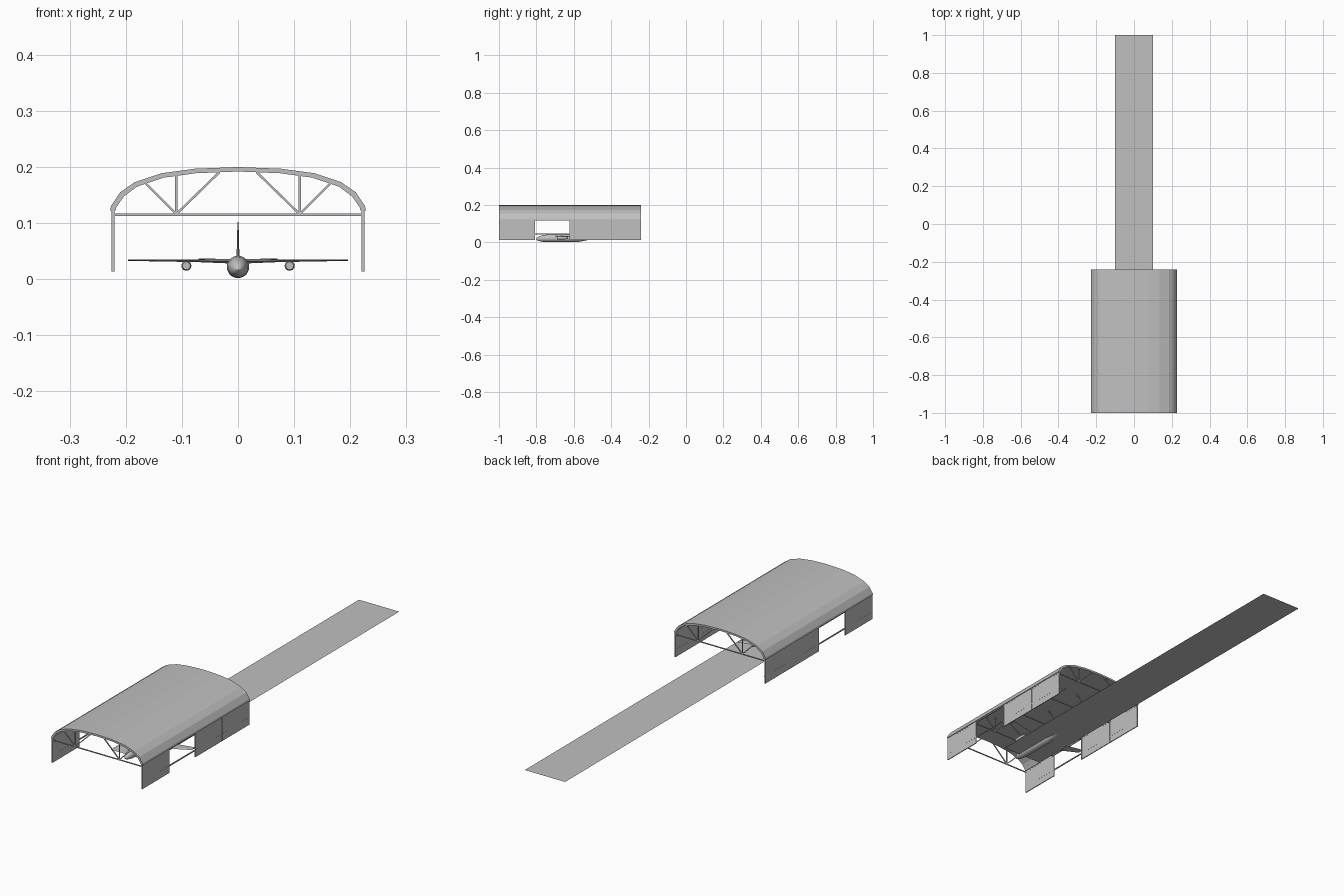
import bpy, bmesh, math
from mathutils import Vector

old = bpy.data.objects.get("Cube")
if old:
    bpy.data.objects.remove(old, do_unlink=True)

grey = bpy.data.materials.new("light_grey")
grey.use_nodes = True
grey.diffuse_color = (0.53, 0.53, 0.53, 1)
grey.node_tree.nodes["Principled BSDF"].inputs["Base Color"].default_value = grey.diffuse_color

FRONT, BACK, BAYS = -1.0, -0.24, 4
BAY = (BACK - FRONT) / BAYS
GROUND, EAVE = 0.014, 0.125


def finish(name, bm, smooth=False):
    bmesh.ops.recalc_face_normals(bm, faces=bm.faces)
    mesh = bpy.data.meshes.new(name)
    bm.to_mesh(mesh)
    bm.free()
    mesh.materials.append(grey)
    ob = bpy.data.objects.new(name, mesh)
    bpy.context.collection.objects.link(ob)
    if smooth:
        bpy.ops.object.select_all(action='DESELECT')
        ob.select_set(True)
        bpy.context.view_layer.objects.active = ob
        bpy.ops.object.shade_smooth_by_angle(angle=math.radians(40))
    return ob


def add_box(bm, lo, hi):
    lo, hi = Vector(lo), Vector(hi)
    verts = bmesh.ops.create_cube(bm, size=1)["verts"]
    for v in verts:
        v.co = (lo + hi) / 2 + v.co * (hi - lo)


def add_bar(bm, a, b, t=0.004):
    a, b = Vector(a), Vector(b)
    verts = bmesh.ops.create_cube(bm, size=1)["verts"]
    turn = (b - a).to_track_quat('Z', 'Y')
    for v in verts:
        v.co = (a + b) / 2 + turn @ Vector((v.co.x * t, v.co.y * t, v.co.z * (b - a).length))


def loft(bm, rings):
    """Skin a list of closed point loops and cap both ends."""
    loops = [[bm.verts.new(p) for p in ring] for ring in rings]
    n = len(loops[0])
    for a, b in zip(loops, loops[1:]):
        for i in range(n):
            j = (i + 1) % n
            bm.faces.new((a[i], a[j], b[j], b[i]))
    bm.faces.new(loops[0])
    bm.faces.new(loops[-1])


def ring(x, y, z, rx, rz, n=20):
    return [(x + rx * math.cos(math.tau * i / n), y, z + rz * math.sin(math.tau * i / n))
            for i in range(n)]


# Arched roof shell: half profiles mirrored, then extruded along the hangar
outer = [(0.228, 0.123), (0.226, 0.131), (0.21, 0.155), (0.184, 0.173), (0.136, 0.189), (0.077, 0.197), (0, 0.2)]
inner = [(0.218, 0.123), (0.217, 0.128), (0.203, 0.148), (0.18, 0.165), (0.133, 0.181), (0.075, 0.189), (0, 0.192)]


def full(half):
    return half + [(-x, z) for x, z in reversed(half[:-1])]


bm = bmesh.new()
profile = full(outer) + full(inner)[::-1]
loft(bm, [[(x, y, z) for x, z in profile] for y in (FRONT, BACK)])
finish("roof", bm)

# Side walls with an open second bay
bm = bmesh.new()
for s in (-1, 1):
    for bay in (0, 2, 3):
        y = FRONT + bay * BAY
        add_box(bm, (s * 0.2225 - 0.002, y + 0.001, GROUND), (s * 0.2225 + 0.002, y + BAY - 0.001, EAVE))
finish("wall_panels", bm)

# Posts and rails of the walls
bm = bmesh.new()
for s in (-1, 1):
    for i in range(BAYS + 1):
        y = min(max(FRONT + i * BAY, FRONT + 0.003), BACK - 0.003)
        add_bar(bm, (s * 0.2225, y, GROUND), (s * 0.2225, y, EAVE), 0.005)
    for z in (0.045, 0.12):
        add_bar(bm, (s * 0.2225, FRONT, z), (s * 0.2225, BACK, z), 0.0045)
finish("wall_frame", bm)

# Roof trusses at every bay line
bm = bmesh.new()
for i in range(BAYS + 1):
    y = min(max(FRONT + i * BAY, FRONT + 0.003), BACK - 0.003)
    add_bar(bm, (-0.222, y, 0.115), (0.222, y, 0.115))
    for s in (-1, 1):
        for x, z in ((0.11, 0.186), (0.165, 0.171), (0.033, 0.191)):
            add_bar(bm, (s * 0.11, y, 0.116), (s * x, y, z))
finish("roof_trusses", bm)

# Runway strip
bm = bmesh.new()
bm.faces.new([bm.verts.new(p) for p in
              ((-0.1, -0.76, GROUND), (0.1, -0.76, GROUND), (0.1, 1, GROUND), (-0.1, 1, GROUND))])
finish("runway", bm)

# Aircraft body: stations of (y, centre height, radius)
stations = [(-0.8, 0.018, 0.002), (-0.795, 0.019, 0.008), (-0.785, 0.02, 0.013), (-0.765, 0.021, 0.018),
            (-0.74, 0.022, 0.02), (-0.58, 0.022, 0.02), (-0.53, 0.026, 0.015), (-0.47, 0.033, 0.003)]
bm = bmesh.new()
loft(bm, [ring(0, y, z, r, r) for y, z, r in stations])
finish("fuselage", bm, True)


# Thin surfaces: root and tip as (position, front, back, half thickness)
def add_wing(bm, s, sections):
    loft(bm, [[(s * x, y0, z), (s * x, (2 * y0 + y1) / 3, z + t), (s * x, y1, z),
               (s * x, (2 * y0 + y1) / 3, z - t)] for x, z, y0, y1, t in sections])


bm = bmesh.new()
for s in (-1, 1):
    add_wing(bm, s, [(0.01, 0.032, -0.71, -0.6, 0.004), (0.07, 0.033, -0.672, -0.605, 0.0025),
                     (0.196, 0.034, -0.61, -0.58, 0.0012)])
finish("wings", bm)

bm = bmesh.new()
for s in (-1, 1):
    add_wing(bm, s, [(0.0, 0.034, -0.53, -0.485, 0.002), (0.07, 0.036, -0.485, -0.465, 0.001)])
finish("tailplane", bm)

bm = bmesh.new()
loft(bm, [[(0, y0, z), (t, (y0 + y1) / 2, z), (0, y1, z), (-t, (y0 + y1) / 2, z)]
          for z, y0, y1, t in ((0.033, -0.56, -0.485, 0.003), (0.06, -0.52, -0.475, 0.002),
                               (0.102, -0.49, -0.46, 0.001))])
finish("tail_fin", bm)

# Engines under the wings
bm = bmesh.new()
for s in (-1, 1):
    loft(bm, [ring(s * 0.092, y, 0.024, r, r, 14) for y, r in
              ((-0.69, 0.007), (-0.682, 0.009), (-0.655, 0.009), (-0.63, 0.005))])
    add_box(bm, (s * 0.092 - 0.001, -0.67, 0.027), (s * 0.092 + 0.001, -0.63, 0.034))
finish("engines", bm, True)
